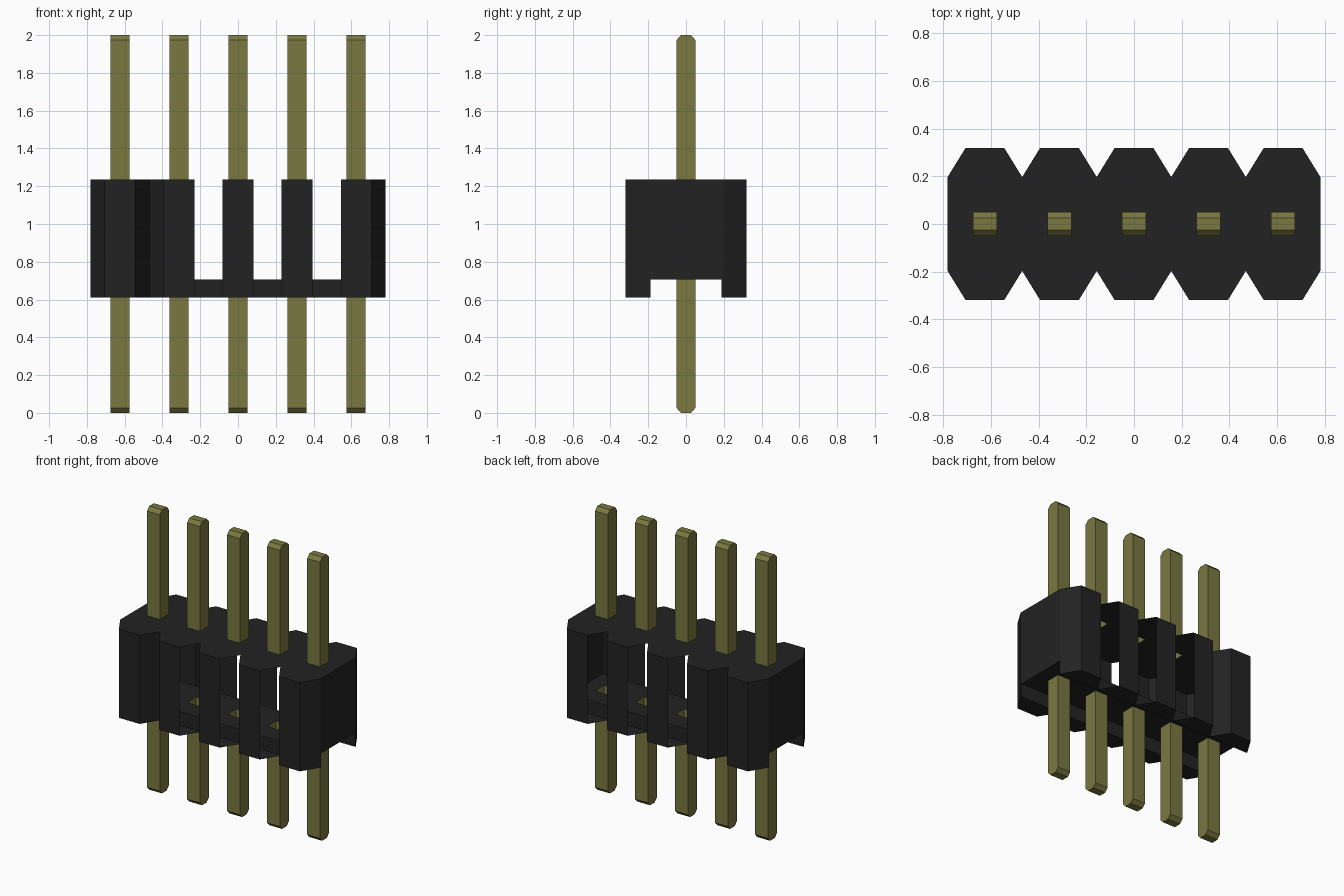
import bpy
import bmesh

if "Cube" in bpy.data.objects:
    bpy.data.objects.remove(bpy.data.objects["Cube"], do_unlink=True)

PITCH, COUNT = 0.3125, 5
CENTRES = [(i - (COUNT - 1) / 2) * PITCH for i in range(COUNT)]
HALF = PITCH / 2                      # half width of one housing cell
FLAT = 0.081                          # half width of the flat front of a cell
OUT_Y, NOTCH_Y, CHAN_Y = 0.319, 0.197, 0.188
BOTTOM, CEILING, TOP = 0.61, 0.707, 1.236
PIN = 0.05                            # half thickness of a pin
TIP_Y, TIP_H = 0.026, 0.026           # chamfered pin tip


def material(name, rgb):
    m = bpy.data.materials.new(name)
    m.use_nodes = True
    m.diffuse_color = (*rgb, 1)
    m.node_tree.nodes["Principled BSDF"].inputs["Base Color"].default_value = (*rgb, 1)
    return m


def make_object(name, faces, mat):
    """Join polygons given as point lists into one welded mesh."""
    bm = bmesh.new()
    for pts in faces:
        bm.faces.new([bm.verts.new(p) for p in pts])
    bmesh.ops.remove_doubles(bm, verts=bm.verts, dist=0.0005)
    bmesh.ops.recalc_face_normals(bm, faces=bm.faces)
    me = bpy.data.meshes.new(name)
    bm.to_mesh(me)
    bm.free()
    me.materials.append(mat)
    ob = bpy.data.objects.new(name, me)
    bpy.context.collection.objects.link(ob)
    return ob


def wall(a, b, z0, z1):
    return [(*a, z0), (*b, z0), (*b, z1), (*a, z1)]


black = material("black plastic", (0.0165, 0.0165, 0.0165))
olive = material("olive metal", (0.19, 0.19, 0.053))

# Housing: a hollow shell of half cells, with square holes for the pins
shell = []
for i, cx in enumerate(CENTRES):
    for sx in (-1, 1):
        def at(x, y):
            return (cx + sx * x, y)

        hole = [at(0, PIN), at(PIN, PIN), at(PIN, -PIN), at(0, -PIN)]
        top = [at(0, -OUT_Y), at(FLAT, -OUT_Y), at(HALF, -NOTCH_Y),
               at(HALF, NOTCH_Y), at(FLAT, OUT_Y), at(0, OUT_Y)] + hole
        ceiling = [at(0, -CHAN_Y), at(HALF, -CHAN_Y),
                   at(HALF, CHAN_Y), at(0, CHAN_Y)] + hole
        shell.append([(*p, TOP) for p in top])
        shell.append([(*p, CEILING) for p in ceiling])

        # Slanted notch sides are closed only at the ends and the first notch
        end = (i == 0 and sx < 0) or (i == COUNT - 1 and sx > 0)
        closed = end or (i == 0 and sx > 0) or (i == 1 and sx < 0)
        for sy in (-1, 1):
            o, f = at(0, sy * OUT_Y), at(FLAT, sy * OUT_Y)
            n, c, c0 = at(HALF, sy * NOTCH_Y), at(HALF, sy * CHAN_Y), at(0, sy * CHAN_Y)
            shell.append(wall(o, f, BOTTOM, TOP))
            shell.append([(*p, BOTTOM) for p in (o, f, n, c, c0)])
            shell.append(wall(c0, c, BOTTOM, CEILING))
            if closed:
                shell.append(wall(f, n, BOTTOM, TOP))
        # End wall, cut out where the channel runs through
        if end:
            profile = [(-NOTCH_Y, BOTTOM), (-CHAN_Y, BOTTOM), (-CHAN_Y, CEILING),
                       (CHAN_Y, CEILING), (CHAN_Y, BOTTOM), (NOTCH_Y, BOTTOM),
                       (NOTCH_Y, TOP), (-NOTCH_Y, TOP)]
            shell.append([(cx + sx * HALF, y, z) for y, z in profile])
make_object("housing", shell, black)


def pin_faces(cx, base, tip):
    """Square pin, open at the base, chamfered front and back at the tip."""
    neck = tip - TIP_H if tip > base else tip + TIP_H
    profile = [(-PIN, base), (-PIN, neck), (-TIP_Y, tip),
               (TIP_Y, tip), (PIN, neck), (PIN, base)]
    faces = [[(cx + s * PIN, y, z) for y, z in profile] for s in (-1, 1)]
    for (y0, z0), (y1, z1) in zip(profile, profile[1:]):
        faces.append([(cx - PIN, y0, z0), (cx + PIN, y0, z0),
                      (cx + PIN, y1, z1), (cx - PIN, y1, z1)])
    return faces


# Pins: one length above the housing and one below it
for n, cx in enumerate(CENTRES, 1):
    make_object(f"upper_pin_{n}", pin_faces(cx, TOP, 2.0), olive)
    make_object(f"lower_pin_{n}", pin_faces(cx, CEILING, 0.0), olive)
